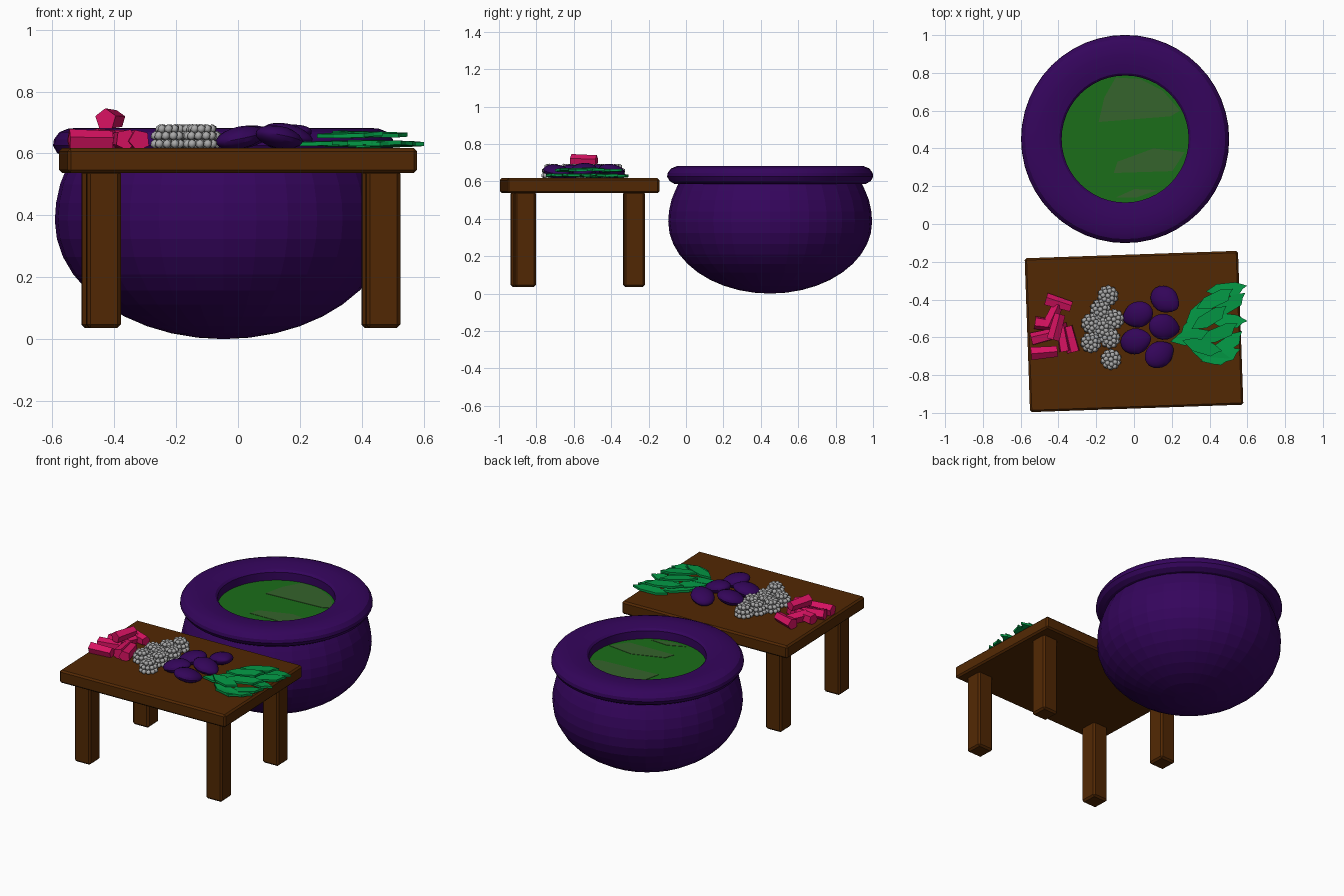
import bpy, bmesh, math, random
from mathutils import Matrix, Vector

if "Cube" in bpy.data.objects:
    bpy.data.objects.remove(bpy.data.objects["Cube"])

random.seed(4)
TOP = 0.617          # height of the table surface
CX, CY = -0.047, 0.45  # cauldron centre


def material(name, rgb):
    m = bpy.data.materials.new(name)
    m.diffuse_color = (*rgb, 1)
    m.use_nodes = True
    m.node_tree.nodes["Principled BSDF"].inputs["Base Color"].default_value = m.diffuse_color
    return m


PURPLE = material("deep purple", (0.035, 0.0015, 0.108))
PLUM = material("plum purple", (0.033, 0.0015, 0.1))
BROWN = material("dark wood", (0.084, 0.021, 0.001))
BREW = material("green brew", (0.011, 0.155, 0.01))
MURK = material("murky green", (0.035, 0.125, 0.025))
PINK = material("hot pink", (0.68, 0.006, 0.12))
GREY = material("berry grey", (0.4, 0.4, 0.4))
LEAF = material("leaf green", (0.001, 0.32, 0.06))


def finish(name, bm, mat, smooth=None):
    bmesh.ops.recalc_face_normals(bm, faces=bm.faces)
    me = bpy.data.meshes.new(name)
    bm.to_mesh(me)
    bm.free()
    me.materials.append(mat)
    ob = bpy.data.objects.new(name, me)
    bpy.context.collection.objects.link(ob)
    if smooth:
        bpy.ops.object.select_all(action='DESELECT')
        ob.select_set(True)
        bpy.context.view_layer.objects.active = ob
        bpy.ops.object.shade_smooth_by_angle(angle=math.radians(smooth))
    return ob


def place(x, y, z, yaw=0, pitch=0, roll=0):
    return (Matrix.Translation((x, y, z)) @ Matrix.Rotation(math.radians(yaw), 4, 'Z')
            @ Matrix.Rotation(math.radians(pitch), 4, 'Y')
            @ Matrix.Rotation(math.radians(roll), 4, 'X'))


def lathe(name, profile, mat, segs, closed=False, smooth=None):
    bm = bmesh.new()
    vs = [bm.verts.new((r, 0, z)) for r, z in profile]
    pairs = list(zip(vs, vs[1:])) + ([(vs[-1], vs[0])] if closed else [])
    es = [bm.edges.new(p) for p in pairs]
    bmesh.ops.spin(bm, geom=vs + es, axis=(0, 0, 1), cent=(0, 0, 0),
                   angle=math.tau, steps=segs, use_duplicate=False)
    bmesh.ops.remove_doubles(bm, verts=bm.verts, dist=1e-4)
    bmesh.ops.translate(bm, verts=bm.verts, vec=(CX, CY, 0))
    return finish(name, bm, mat, smooth)


def box(name, center, size, bevel):
    bm = bmesh.new()
    bmesh.ops.create_cube(bm, size=1)
    bmesh.ops.scale(bm, vec=size, verts=bm.verts)
    bmesh.ops.bevel(bm, geom=bm.edges[:], offset=bevel, segments=1, affect='EDGES')
    bmesh.ops.transform(bm, verts=bm.verts, matrix=place(*center, 2))
    return finish(name, bm, BROWN)


def prism(bm, points, matrix, thick):
    """Flat outline extruded upwards."""
    f = bm.faces.new([bm.verts.new(matrix @ Vector((x, y, 0))) for x, y in points])
    up = bmesh.ops.extrude_face_region(bm, geom=[f])
    new = [g for g in up["geom"] if isinstance(g, bmesh.types.BMVert)]
    bmesh.ops.translate(bm, verts=new, vec=(0, 0, thick))


# Cauldron: round bowl, thick rim and the brew inside
bowl = [(0.545 * math.sin(math.radians(a)), 0.383 - 0.383 * math.cos(math.radians(a)))
        for a in range(0, 91, 9)]
bowl += [(0.541, 0.44), (0.528, 0.50), (0.508, 0.55), (0.485, 0.60)]
lathe("cauldron_bowl", bowl, PURPLE, 32)
rim = [(0.336, 0.59), (0.336, 0.66), (0.348, 0.672), (0.39, 0.68), (0.44, 0.683), (0.50, 0.681),
       (0.53, 0.669), (0.548, 0.645), (0.551, 0.625), (0.538, 0.602), (0.51, 0.585), (0.45, 0.585)]
lathe("cauldron_rim", rim, PURPLE, 48, closed=True, smooth=28)
lathe("brew", [(0, 0.61), (0.345, 0.61)], BREW, 48)

# Murky swirls: thin plates lying on the brew
swirls = [[(-0.14, 0.09), (0.24, 0.12), (0.29, 0.15), (0.2, 0.255), (0.08, 0.318), (-0.05, 0.325),
           (-0.11, 0.22)],
          [(-0.06, -0.18), (0.25, -0.17), (0.315, -0.07), (0.15, -0.05), (-0.04, -0.12)],
          [(-0.05, -0.31), (0.06, -0.31), (0.17, -0.27), (0.05, -0.265)]]
bm = bmesh.new()
for pts in swirls:
    prism(bm, pts, Matrix.Translation((CX, CY, 0.609)), 0.003)
finish("brew_swirls", bm, MURK)

# Table
box("table_top", (0, -0.569, 0.577), (1.13, 0.815, 0.08), 0.01)
for i, (x, y) in enumerate([(-0.435, -0.88), (0.468, -0.86), (-0.45, -0.278), (0.455, -0.278)]):
    box(f"table_leg_{i + 1}", (x, y, 0.291), (0.11, 0.112, 0.51), 0.011)

# Pink crystal rods: x, y, z, yaw, length
rods = [(-0.40, -0.42, 0.645, -17, 0.14), (-0.43, -0.485, 0.645, 65, 0.13),
        (-0.46, -0.53, 0.643, -8, 0.13), (-0.475, -0.595, 0.645, 14, 0.14),
        (-0.475, -0.68, 0.643, 5, 0.14), (-0.375, -0.60, 0.645, 100, 0.15),
        (-0.335, -0.61, 0.643, 104, 0.14), (-0.41, -0.545, 0.71, 75, 0.14)]
bm = bmesh.new()
for i, (x, y, z, yaw, length) in enumerate(rods):
    m = place(x, y, z, yaw, 0, i * 23) @ Matrix.Rotation(math.pi / 2, 4, 'Y')
    bmesh.ops.create_cone(bm, cap_ends=True, segments=5, radius1=0.036, radius2=0.03,
                          depth=length, matrix=m)
finish("pink_crystals", bm, PINK)

# Grey berries: stacked rings of small beads
berries = [(-0.138, -0.38), (-0.178, -0.452), (-0.225, -0.527), (-0.107, -0.505),
           (-0.17, -0.55), (-0.228, -0.628), (-0.128, -0.605), (-0.122, -0.717)]
bm = bmesh.new()
for x, y in berries:
    for z, rings in [(0.014, [(0.043, 10), (0.015, 4)]), (0.040, [(0.041, 10), (0.015, 4)]),
                     (0.062, [(0.026, 7), (0.0, 1)])]:
        for r, n in rings:
            for k in range(n):
                a = math.tau * k / n + z * 20
                bmesh.ops.create_icosphere(
                    bm, subdivisions=1, radius=0.0155,
                    matrix=place(x + r * math.cos(a), y + r * math.sin(a), TOP + z))
finish("grey_berries", bm, GREY, 60)

# Plums: ovals with a pointed tip, x, y, z, yaw, pitch
plums = [(0.02, -0.48, 0.652, 200, 12), (0.165, -0.40, 0.655, -35, -14),
         (0.16, -0.545, 0.66, -10, 12), (0.01, -0.62, 0.652, 15, -12), (0.135, -0.69, 0.652, 35, 12)]
for i, (x, y, z, yaw, pitch) in enumerate(plums):
    bm = bmesh.new()
    bmesh.ops.create_uvsphere(bm, u_segments=16, v_segments=10, radius=1,
                              matrix=Matrix.Rotation(math.pi / 2, 4, 'Y'))
    for v in bm.verts:
        taper = 1 - 0.3 * max(v.co.x, 0) ** 2
        v.co = Vector((v.co.x * 0.084, v.co.y * 0.069 * taper, v.co.z * 0.036 * taper))
    bmesh.ops.transform(bm, verts=bm.verts, matrix=place(x, y, z, yaw, pitch))
    finish(f"plum_{i + 1}", bm, PLUM, 30)

# Leaves: thin pointed blades piled in two layers
outline = [(-0.11, 0), (-0.05, 0.034), (0.05, 0.036), (0.11, 0.012), (0.085, -0.004),
           (0.06, -0.034), (-0.04, -0.036)]
leaves = [(0.49, -0.348, 5, 0), (0.43, -0.40, 25, 1), (0.50, -0.43, 30, 0), (0.36, -0.45, 40, 0),
          (0.49, -0.51, -8, 0), (0.40, -0.50, 30, 1), (0.32, -0.53, 45, 0), (0.45, -0.58, 22, 1),
          (0.30, -0.60, 12, 0), (0.49, -0.64, 35, 0), (0.36, -0.65, -18, 1), (0.46, -0.70, 14, 0),
          (0.41, -0.70, -15, 0)]
bm = bmesh.new()
for x, y, yaw, layer in leaves:
    z = TOP + 0.003 + 0.03 * layer + random.uniform(0, 0.008)
    prism(bm, outline, place(x, y, z, yaw, random.uniform(-2, 2), random.uniform(-6, 6)), 0.013)
finish("leaves", bm, LEAF)
